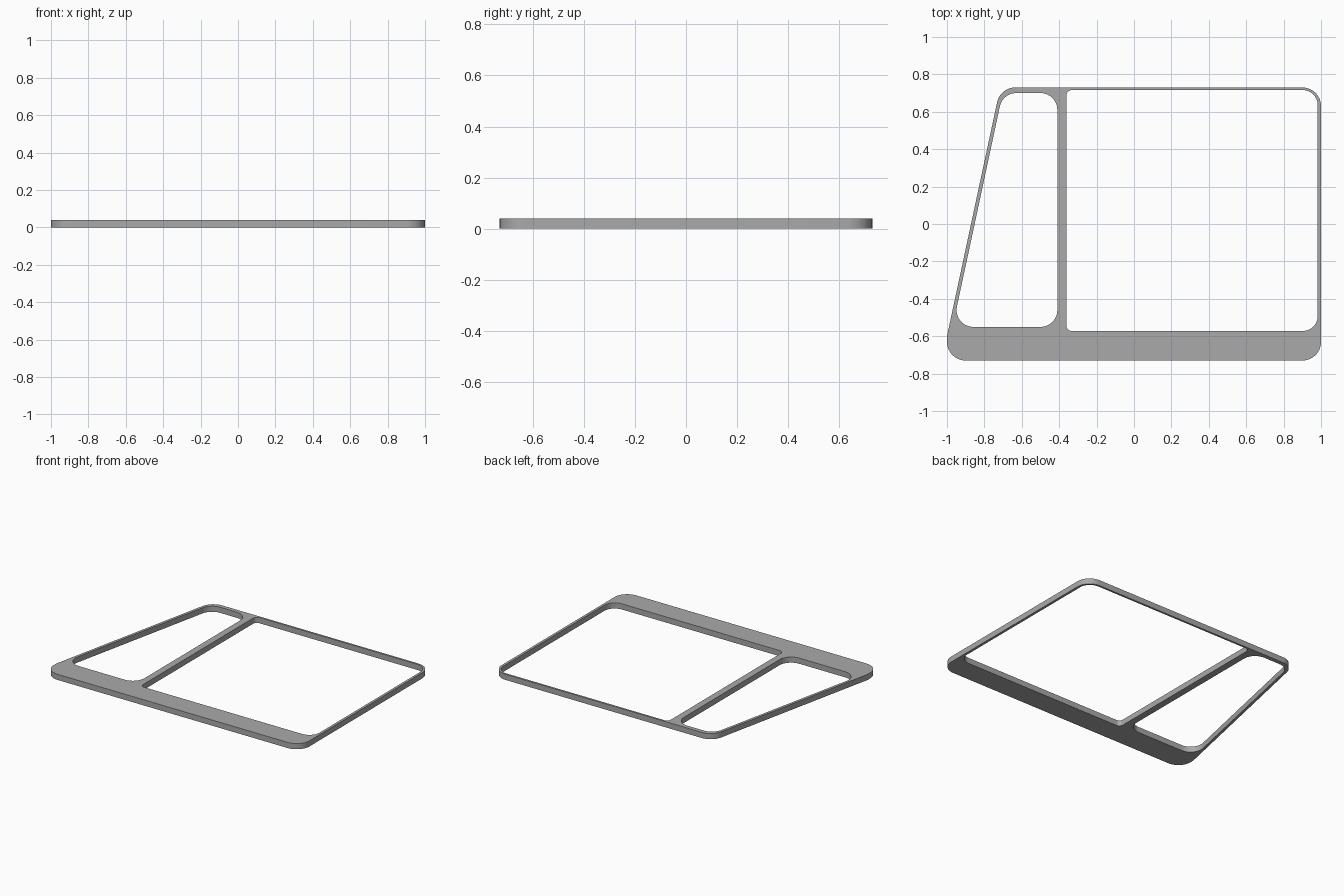
import bpy
import bmesh
import math
from mathutils import Vector

THICKNESS = 0.04
ARC_STEPS = 14

cube = bpy.data.objects.get("Cube")
if cube:
    bpy.data.objects.remove(cube, do_unlink=True)


def rounded_outline(corners):
    """Points of a convex counter-clockwise outline; each corner is (x, y, radius)."""
    points = []
    for i, (x, y, radius) in enumerate(corners):
        corner = Vector((x, y))
        if radius == 0:
            points.append(corner)
            continue
        to_prev = (Vector(corners[i - 1][:2]) - corner).normalized()
        to_next = (Vector(corners[(i + 1) % len(corners)][:2]) - corner).normalized()
        half = to_prev.angle(to_next) / 2
        centre = corner + (to_prev + to_next).normalized() * radius / math.sin(half)
        start = corner + to_prev * radius / math.tan(half) - centre
        sweep = math.pi - 2 * half
        for step in range(ARC_STEPS + 1):
            a = sweep * step / ARC_STEPS
            c, s = math.cos(a), math.sin(a)
            points.append(centre + Vector((start.x * c - start.y * s,
                                           start.x * s + start.y * c)))
    return points


# Outer edge with the slanted left side, then the two window openings
outer_edge = [(-1, -0.73, 0.1), (1, -0.73, 0.1), (1, 0.73, 0.1),
              (-0.715, 0.73, 0.1), (-1, -0.6, 0)]
small_opening = [(-0.97, -0.55, 0.09), (-0.41, -0.55, 0.09),
                 (-0.41, 0.7, 0.09), (-0.702, 0.7, 0.09)]
large_opening = [(-0.362, -0.572, 0.03), (0.982, -0.572, 0.08),
                 (0.982, 0.716, 0.08), (-0.362, 0.716, 0.03)]

# Fill between the outlines and extrude to a flat frame
bm = bmesh.new()
for corners in (outer_edge, small_opening, large_opening):
    verts = [bm.verts.new((p.x, p.y, 0)) for p in rounded_outline(corners)]
    for i, v in enumerate(verts):
        bm.edges.new((verts[i - 1], v))
bmesh.ops.triangle_fill(bm, edges=bm.edges[:], use_beauty=True, normal=(0, 0, 1))
extruded = bmesh.ops.extrude_face_region(bm, geom=bm.faces[:], use_keep_orig=True)
top = [g for g in extruded["geom"] if isinstance(g, bmesh.types.BMVert)]
bmesh.ops.translate(bm, verts=top, vec=(0, 0, THICKNESS))
bmesh.ops.recalc_face_normals(bm, faces=bm.faces[:])

mesh = bpy.data.meshes.new("window_frame")
bm.to_mesh(mesh)
bm.free()
frame = bpy.data.objects.new("window_frame", mesh)
bpy.context.collection.objects.link(frame)

# Plain grey finish
grey = bpy.data.materials.new("plain_grey")
grey.use_nodes = True
colour = (0.4, 0.4, 0.4, 1)
grey.diffuse_color = colour
grey.node_tree.nodes["Principled BSDF"].inputs["Base Color"].default_value = colour
mesh.materials.append(grey)

# Smooth rounded corners, crisp rims
bpy.ops.object.select_all(action="DESELECT")
frame.select_set(True)
bpy.context.view_layer.objects.active = frame
bpy.ops.object.shade_smooth_by_angle(angle=math.radians(30))
